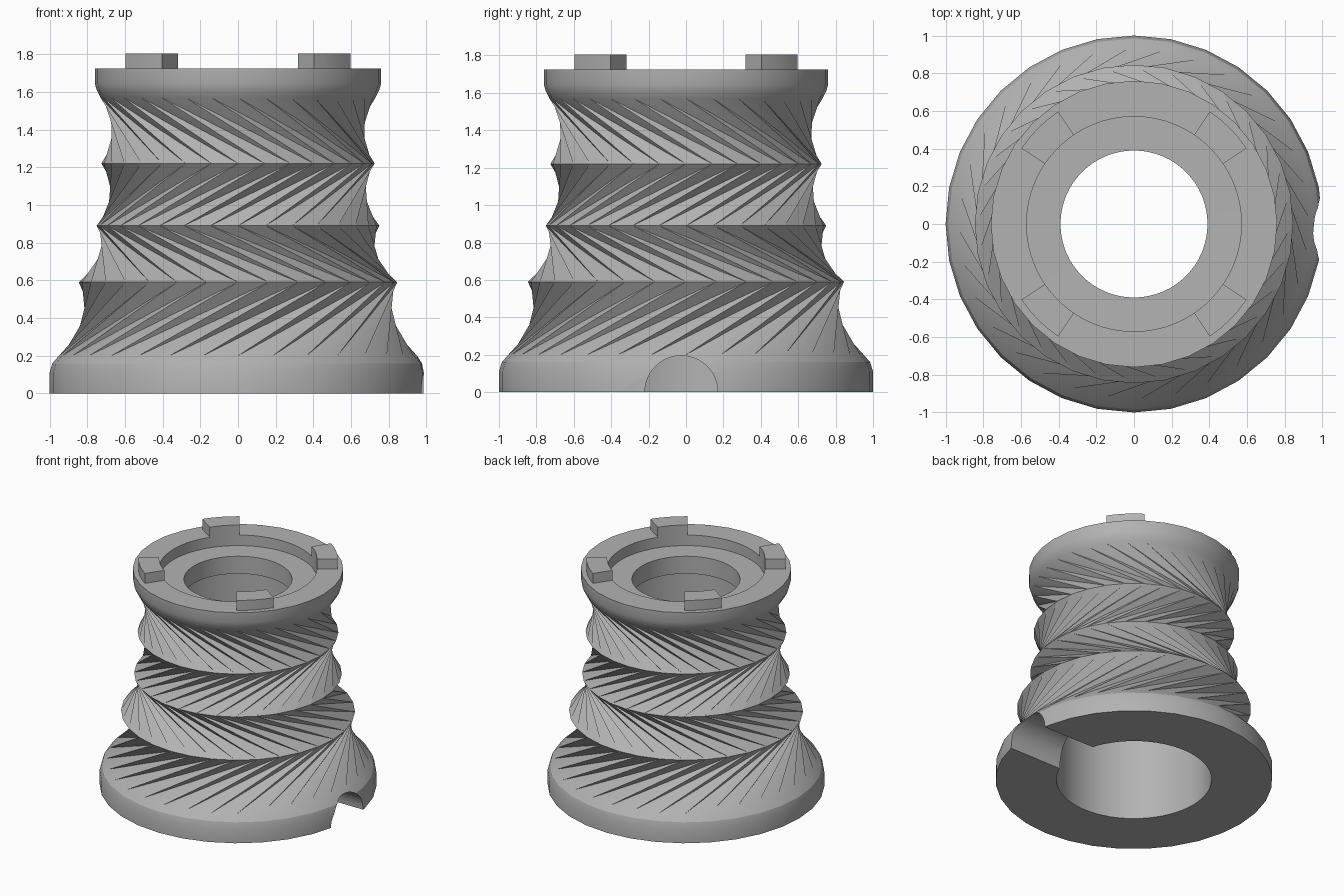
import bpy
import bmesh
from math import sin, cos, radians, pi

if "Cube" in bpy.data.objects:
    bpy.data.objects.remove(bpy.data.objects["Cube"], do_unlink=True)

grey = bpy.data.materials.new("plain_grey")
grey.use_nodes = True
colour = (0.45, 0.45, 0.45, 1)
grey.diffuse_color = colour
grey.node_tree.nodes["Principled BSDF"].inputs["Base Color"].default_value = colour

SIDES = 32
STEP = 2 * pi / SIDES


def make_object(name, bm):
    bmesh.ops.recalc_face_normals(bm, faces=bm.faces)
    mesh = bpy.data.meshes.new(name)
    bm.to_mesh(mesh)
    bm.free()
    mesh.materials.append(grey)
    obj = bpy.data.objects.new(name, mesh)
    bpy.context.collection.objects.link(obj)
    return obj


def lathe(name, rings, sides):
    """Capped solid from (radius, height, folds) rings; folds twists the band below."""
    bm = bmesh.new()
    turn, below = 0, None
    for radius, z, folds in rings:
        turn += folds * STEP
        ring = [bm.verts.new((radius * cos(2 * pi * i / sides + turn),
                              radius * sin(2 * pi * i / sides + turn), z))
                for i in range(sides)]
        if below is None:
            bm.faces.new(ring[::-1])
        else:
            for i in range(sides):
                j = (i + 1) % sides
                a, b, c, d = below[i], below[j], ring[j], ring[i]
                if folds > 0:
                    bm.faces.new((a, b, c))
                    bm.faces.new((a, c, d))
                elif folds < 0:
                    bm.faces.new((a, b, d))
                    bm.faces.new((b, c, d))
                else:
                    bm.faces.new((a, b, c, d))
        below = ring
    bm.faces.new(below)
    return make_object(name, bm)


def cut(target, cutter):
    cutter.hide_render = True
    mod = target.modifiers.new("cut", "BOOLEAN")
    mod.operation = "DIFFERENCE"
    mod.solver = "EXACT"
    mod.object = cutter
    bpy.context.view_layer.objects.active = target
    bpy.ops.object.modifier_apply(modifier=mod.name)
    bpy.data.objects.remove(cutter, do_unlink=True)


# Pleated body: flared base, four counter-twisted bands and a top lip
body = lathe("pleated_body", [
    (1.0, 0, 0), (1.0, 0.11, 0), (0.985, 0.16, 0), (0.95, 0.2, 0),
    (0.845, 0.59, 4), (0.75, 0.89, -4), (0.725, 1.22, 4), (0.73, 1.57, -4),
    (0.75, 1.61, 0), (0.76, 1.645, 0), (0.76, 1.725, 0)], SIDES)

# Stepped bore with a shallow seat at the top
cut(body, lathe("bore_cutter", [
    (0.56, -0.1, 0), (0.56, 1.5, 0), (0.39, 1.501, 0), (0.39, 1.64, 0),
    (0.57, 1.641, 0), (0.57, 1.9, 0)], 64))

# Rounded notch through the wall on the left side
notch = lathe("notch_cutter", [(0.195, 0.3, 0), (0.195, 1.2, 0)], 48)
notch.rotation_euler = (0, pi / 2, 0)
notch.location.y = -0.025
bpy.context.view_layer.update()
cut(body, notch)

# Four locking lugs around the rim
lugs = []
for quarter in range(4):
    bm = bmesh.new()
    middle = radians(45 + 90 * quarter)
    angles = [middle + radians(a) for a in (-11, -5.5, 0, 5.5, 11)]
    outline = [(0.72, a) for a in angles] + [(0.57, a) for a in angles[::-1]]
    base = bm.faces.new([bm.verts.new((r * cos(a), r * sin(a), 1.72)) for r, a in outline])
    top = bmesh.ops.extrude_face_region(bm, geom=[base], use_keep_orig=True)
    bmesh.ops.translate(bm, vec=(0, 0, 0.085),
                        verts=[v for v in top["geom"] if isinstance(v, bmesh.types.BMVert)])
    lugs.append(make_object(f"lug_{quarter + 1}", bm))

# Smooth the round surfaces and keep the pleats crisp
bpy.ops.object.select_all(action="DESELECT")
for obj in [body] + lugs:
    obj.select_set(True)
bpy.context.view_layer.objects.active = body
bpy.ops.object.shade_smooth_by_angle(angle=radians(20))
